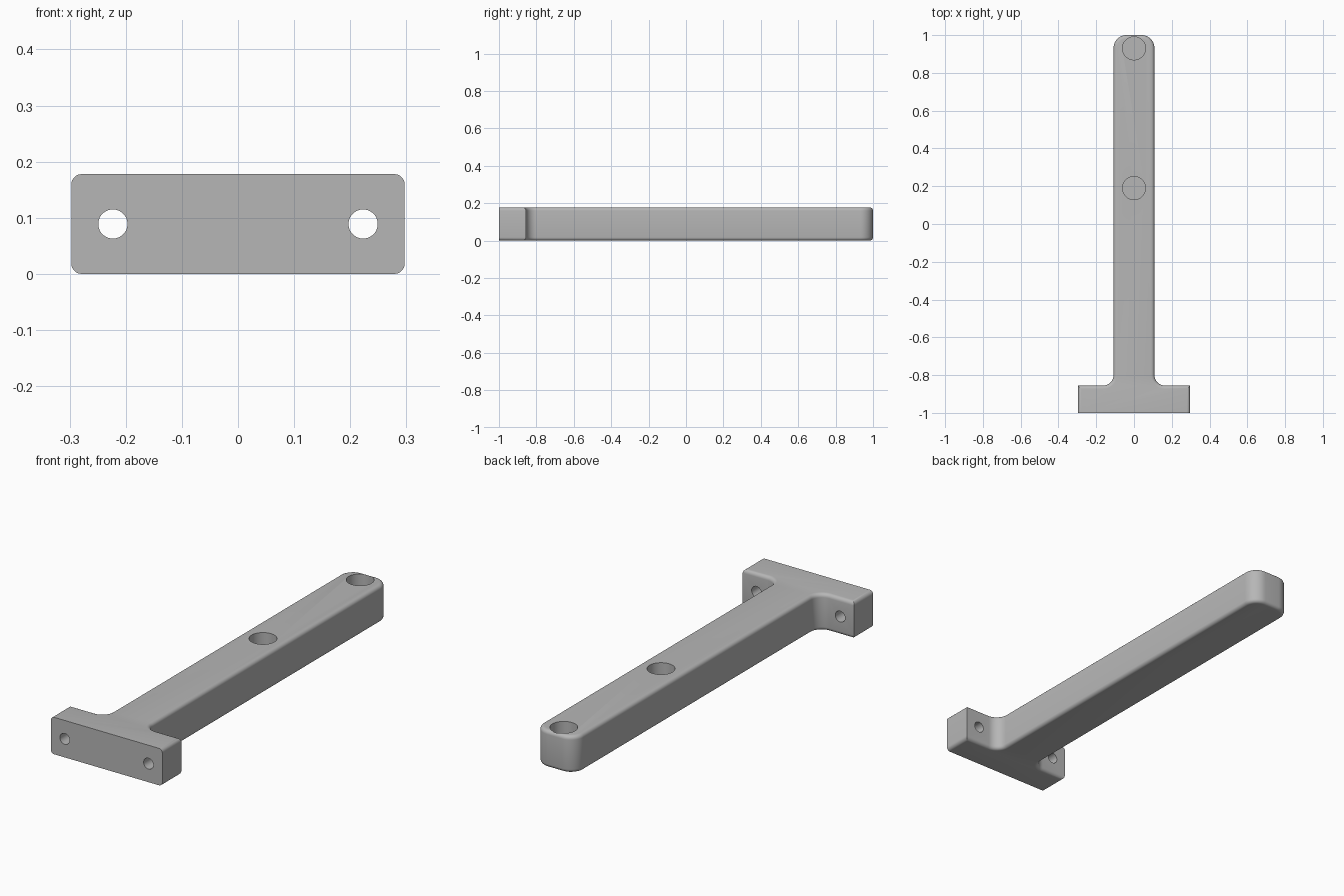
import bpy
import bmesh
from math import cos, sin, pi

HEIGHT = 0.178
FLANGE_X, FLANGE_BACK = 0.297, -0.855
ARM_X, TIP_R, FILLET_R = 0.108, 0.068, 0.055
EDGE_R = 0.018

if "Cube" in bpy.data.objects:
    bpy.data.objects.remove(bpy.data.objects["Cube"], do_unlink=True)

grey = bpy.data.materials.new("plain grey")
grey.use_nodes = True
colour = (0.47, 0.47, 0.47, 1)
grey.diffuse_color = colour
grey.node_tree.nodes["Principled BSDF"].inputs["Base Color"].default_value = colour


def arc(cx, cy, r, start, end, steps=10):
    angles = [start + (end - start) * i / steps for i in range(steps + 1)]
    return [(cx + r * cos(a), cy + r * sin(a)) for a in angles]


# T-shaped outline: left half, then its mirror
half = [(FLANGE_X, -1), (FLANGE_X, FLANGE_BACK)]
half += arc(ARM_X + FILLET_R, FLANGE_BACK + FILLET_R, FILLET_R, -pi / 2, -pi)
half += arc(ARM_X - TIP_R, 1 - TIP_R, TIP_R, 0, pi / 2)
outline = half + [(-x, y) for x, y in reversed(half)]

# Extrude the outline and round its rims, leaving the mounting face sharp
bm = bmesh.new()
base = bm.faces.new([bm.verts.new((x, y, 0)) for x, y in outline])
top = bmesh.ops.extrude_face_region(bm, geom=[base])["geom"]
bmesh.ops.translate(bm, vec=(0, 0, HEIGHT),
                    verts=[v for v in top if isinstance(v, bmesh.types.BMVert)])
bmesh.ops.recalc_face_normals(bm, faces=bm.faces[:])
rims = []
for e in bm.edges:
    a, b = (v.co for v in e.verts)
    if abs(a.z - b.z) < 1e-4 and max(a.y, b.y) > -0.99:
        rims.append(e)
bmesh.ops.bevel(bm, geom=rims, offset=EDGE_R, segments=5, profile=0.5,
                affect='EDGES', clamp_overlap=False)
mesh = bpy.data.meshes.new("mounting_arm")
bm.to_mesh(mesh)
bm.free()
mesh.materials.append(grey)
body = bpy.data.objects.new("mounting_arm", mesh)
bpy.context.collection.objects.link(body)


def drill(name, location, radius, depth, rotation=(0, 0, 0)):
    bpy.ops.mesh.primitive_cylinder_add(vertices=48, radius=radius, depth=depth,
                                        location=location, rotation=rotation)
    cutter = bpy.context.object
    cutter.name = name
    cutter.hide_render = True
    cutter.data.materials.append(grey)
    mod = body.modifiers.new(name, 'BOOLEAN')
    mod.operation = 'DIFFERENCE'
    mod.solver = 'EXACT'
    mod.object = cutter
    bpy.context.view_layer.objects.active = body
    bpy.ops.object.modifier_apply(modifier=name)
    bpy.data.objects.remove(cutter, do_unlink=True)


# Blind holes sunk into the top of the arm
for y in (0.19, 0.93):
    drill("arm_hole", (0, y, HEIGHT), 0.061, 0.25)

# Screw holes through the flange
for side in (-1, 1):
    drill("flange_hole", (side * 0.223, -0.93, HEIGHT / 2), 0.026, 0.3, (pi / 2, 0, 0))

# Smooth the rounded walls, keep the corners crisp
bpy.ops.object.select_all(action='DESELECT')
body.select_set(True)
bpy.context.view_layer.objects.active = body
bpy.ops.object.shade_smooth_by_angle(angle=pi / 6)
